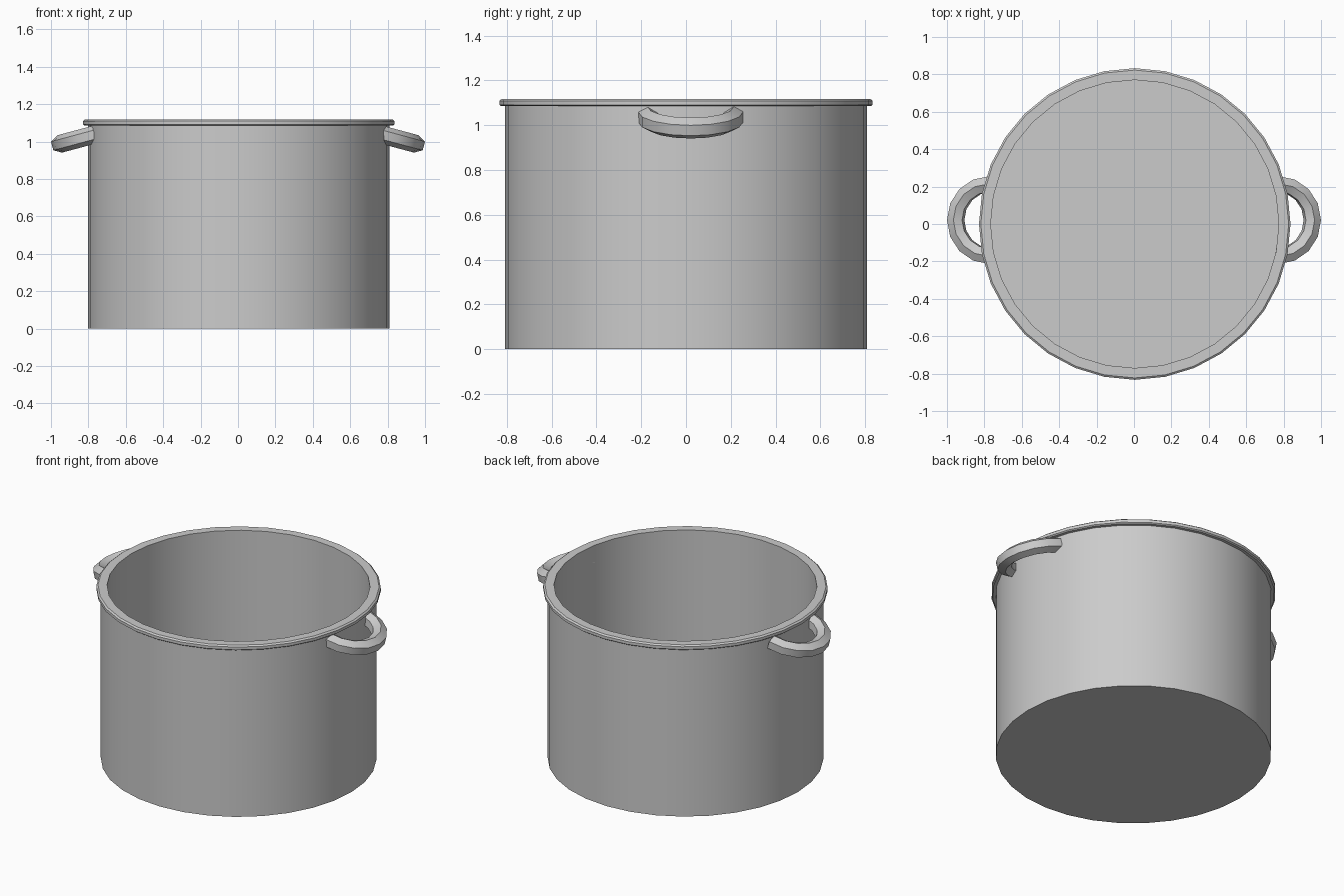
import bpy, bmesh
from math import sin, cos, pi, radians

if "Cube" in bpy.data.objects:
    bpy.data.objects.remove(bpy.data.objects["Cube"])


def make_object(name, bm):
    bmesh.ops.recalc_face_normals(bm, faces=bm.faces)
    mesh = bpy.data.meshes.new(name)
    bm.to_mesh(mesh)
    bm.free()
    obj = bpy.data.objects.new(name, mesh)
    bpy.context.collection.objects.link(obj)
    bpy.ops.object.select_all(action='DESELECT')
    obj.select_set(True)
    bpy.context.view_layer.objects.active = obj
    bpy.ops.object.shade_smooth_by_angle(angle=radians(28))
    return obj


def bridge(bm, a, b):
    n = len(a)
    for i in range(n):
        bm.faces.new((a[i], a[(i + 1) % n], b[(i + 1) % n], b[i]))


# Pot: lathed wall with rolled rim, hollow inside, closed floor
CX = 0.004
SIDES = 32
profile = [(0.807, 0.0), (0.807, 1.085), (0.825, 1.085), (0.833, 1.091),
           (0.833, 1.109), (0.823, 1.117), (0.77, 1.117), (0.77, 0.035)]
bm = bmesh.new()
rings = [[bm.verts.new((CX + r * cos(2 * pi * i / SIDES), r * sin(2 * pi * i / SIDES), z))
          for i in range(SIDES)] for r, z in profile]
for a, b in zip(rings, rings[1:]):
    bridge(bm, a, b)
bm.faces.new(rings[0])
bm.faces.new(rings[-1])
make_object("pot_body", bm)


# Handles: half rings with six-sided section, drooping outwards
def handle(name, side):
    tilt, major, minor = radians(15), 0.193, 0.048
    x0, y0, z0 = 0.767, 0.021, 1.037
    bm = bmesh.new()
    loops = []
    for k in range(9):
        t = -pi / 2 + pi * k / 8
        loop = []
        for j in range(6):
            p = pi / 2 + j * pi / 3
            r, n = major + minor * cos(p), minor * sin(p)
            u = r * cos(t)
            loop.append(bm.verts.new((side * (x0 + u * cos(tilt) + n * sin(tilt)),
                                      y0 + r * sin(t),
                                      z0 - u * sin(tilt) + n * cos(tilt))))
        loops.append(loop)
    for a, b in zip(loops, loops[1:]):
        bridge(bm, a, b)
    bm.faces.new(loops[0])
    bm.faces.new(loops[-1])
    make_object(name, bm)


handle("right_handle", 1)
handle("left_handle", -1)
